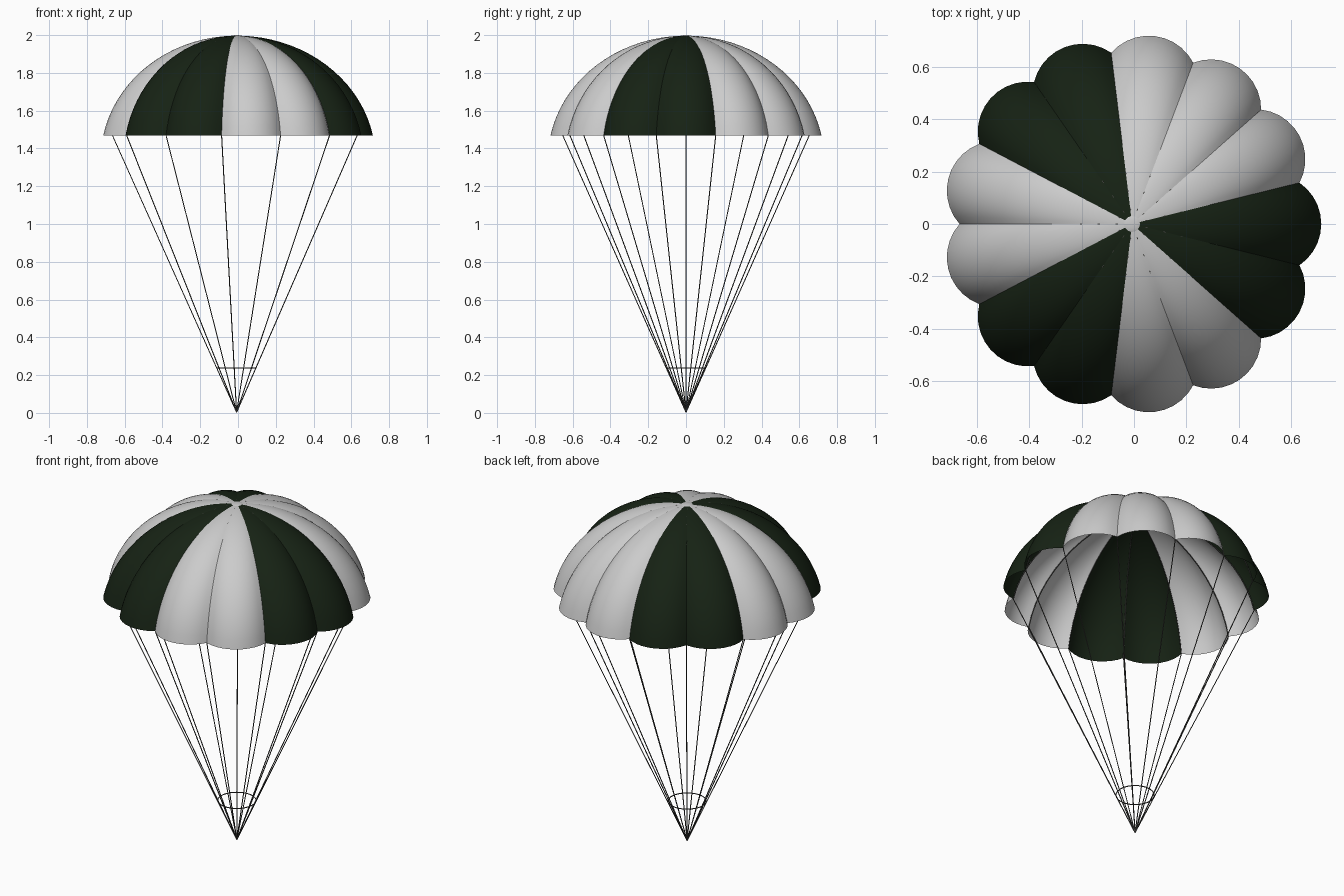
import bpy
import math

if "Cube" in bpy.data.objects:
    bpy.data.objects.remove(bpy.data.objects["Cube"])

N = 13                       # gores
CX = -0.0075                 # canopy axis, keeps the model centred
STEP = 2 * math.pi / N
PEAK, VALLEY, RIM_Z, TOP_Z = 0.722, 0.658, 1.468, 1.997
A = 0.736                    # ellipse half width of the dome profile
T_RIM = math.asin(PEAK / A)
B = (TOP_Z - RIM_Z) / (1 - math.cos(T_RIM))
DARK_GORES = {0, 4, 5, 8, 9, 12}


def material(name, rgb):
    m = bpy.data.materials.new(name)
    m.diffuse_color = (*rgb, 1)
    m.use_nodes = True
    m.node_tree.nodes["Principled BSDF"].inputs["Base Color"].default_value = m.diffuse_color
    return m


def profile(t):
    """Scale (0..1) and height of the dome profile, t = 0 top, 1 rim."""
    a = t * T_RIM
    return A * math.sin(a) / PEAK, TOP_Z - B * (1 - math.cos(a))


def scallop(segments=10):
    """Rim outline of one gore, a circular arc bulging towards +x."""
    half = VALLEY * math.sin(STEP / 2)
    sag = PEAK - VALLEY * math.cos(STEP / 2)
    r = (half * half + sag * sag) / (2 * sag)
    span = math.asin(half / r)
    return [(PEAK - r + r * math.cos(a), r * math.sin(a))
            for a in (span * (2 * i / segments - 1) for i in range(segments + 1))]


def gores(name, indices, mat=None, rows=18):
    verts, faces = [], []
    arc = scallop()
    w = len(arc)
    for k in indices:
        base = len(verts)
        c, s = math.cos(k * STEP), math.sin(k * STEP)
        for i in range(rows + 1):
            f, z = profile(0.02 + 0.98 * i / rows)
            verts += [(CX + f * (x * c - y * s), f * (x * s + y * c), z) for x, y in arc]
        for i in range(rows):
            for j in range(w - 1):
                p = base + i * w + j
                faces.append((p, p + w, p + w + 1, p + 1))
    me = bpy.data.meshes.new(name)
    me.from_pydata(verts, [], faces)
    me.shade_smooth()
    if mat:
        me.materials.append(mat)
    ob = bpy.data.objects.new(name, me)
    bpy.context.collection.objects.link(ob)


def cords(name, paths, radius, mat, cyclic=False):
    cu = bpy.data.curves.new(name, 'CURVE')
    cu.dimensions = '3D'
    cu.bevel_depth = radius
    cu.bevel_resolution = 1
    for path in paths:
        sp = cu.splines.new('POLY')
        sp.points.add(len(path) - 1)
        for p, co in zip(sp.points, path):
            p.co = (*co, 1)
        sp.use_cyclic_u = cyclic
    cu.materials.append(mat)
    ob = bpy.data.objects.new(name, cu)
    bpy.context.collection.objects.link(ob)


# canopy panels
green = material("dark_green", (0.008, 0.016, 0.007))
gores("canopy_dark_gores", sorted(DARK_GORES), green)
gores("canopy_light_gores", [k for k in range(N) if k not in DARK_GORES])

# suspension lines: along each seam, then down to the common point
cord = material("cord_dark", (0.06, 0.06, 0.055))
lines = []
for k in range(N):
    a = (k + 0.5) * STEP
    path = []
    for i in range(13):
        f, z = profile(0.06 + 0.94 * i / 12)
        r = VALLEY * f - 0.002
        path.append((CX + r * math.cos(a), r * math.sin(a), z - 0.002))
    path.append((CX, 0, 0.003))
    lines.append(path)
cords("suspension_lines", lines, 0.0028, cord)

# gathering ring
ring = [(CX + 0.103 * math.cos(i * math.pi / 24), 0.103 * math.sin(i * math.pi / 24), 0.237)
        for i in range(48)]
cords("gathering_ring", [ring], 0.0028, cord, True)

# crown cap
bpy.ops.mesh.primitive_uv_sphere_add(segments=24, ring_count=12, radius=1, location=(CX, 0, 1.991))
cap = bpy.context.object
cap.name = "crown_cap"
cap.scale = (0.037, 0.037, 0.009)
bpy.ops.object.transform_apply(location=False, rotation=False, scale=True)
bpy.ops.object.shade_smooth()
